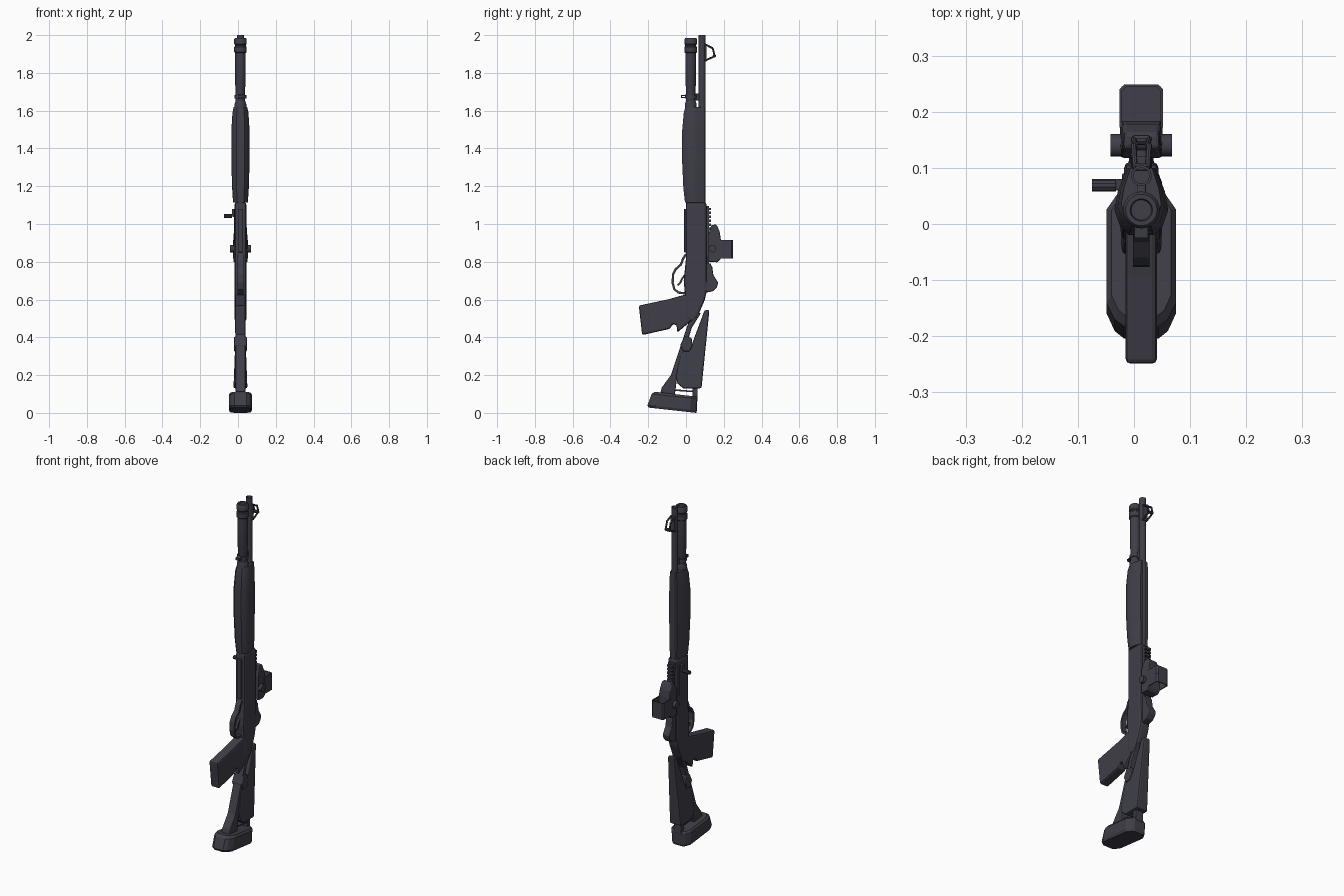
import bpy, bmesh, math
from mathutils import Vector

CX = 0.013  # the weapon's centre plane, offset by the side handle


def material(name, col):
    m = bpy.data.materials.new(name)
    m.diffuse_color = (*col, 1)
    return m


GUNMETAL = material("dark_gunmetal", (0.050, 0.049, 0.066))


def finish(name, bm, bevel=0.0, smooth=False):
    bmesh.ops.recalc_face_normals(bm, faces=bm.faces)
    me = bpy.data.meshes.new(name)
    bm.to_mesh(me)
    bm.free()
    me.materials.append(GUNMETAL)
    ob = bpy.data.objects.new(name, me)
    bpy.context.collection.objects.link(ob)
    if bevel:
        mod = ob.modifiers.new("bevel", 'BEVEL')
        mod.width, mod.segments, mod.limit_method = bevel, 2, 'ANGLE'
        mod.angle_limit = math.radians(40)
    if smooth:
        bpy.ops.object.select_all(action='DESELECT')
        ob.select_set(True)
        bpy.context.view_layer.objects.active = ob
        bpy.ops.object.shade_smooth_by_angle(angle=math.radians(35))
    return ob


def loft(name, rings, bevel=0.0, smooth=False, caps=True, closed=False):
    """Skin between rings of equal point count."""
    bm = bmesh.new()
    vs = [[bm.verts.new(p) for p in r] for r in rings]
    n = len(rings[0])
    pairs = list(zip(vs, vs[1:])) + ([(vs[-1], vs[0])] if closed else [])
    for a, b in pairs:
        for i in range(n):
            j = (i + 1) % n
            bm.faces.new((a[i], a[j], b[j], b[i]))
    if caps and not closed:
        bm.faces.new(vs[0])
        bm.faces.new(vs[-1])
    return finish(name, bm, bevel, smooth)


def prism(name, pts, hw, bevel=0.0, cx=CX):
    """Side outline (y, z) extruded in x; hw may depend on y and z."""
    f = hw if callable(hw) else (lambda y, z: hw)
    return loft(name, [[(cx + s * f(y, z), y, z) for y, z in pts] for s in (-1, 1)], bevel)


def box(name, x0, x1, y0, y1, z0, z1, bevel=0.0):
    return prism(name, [(y0, z0), (y1, z0), (y1, z1), (y0, z1)], (x1 - x0) / 2, bevel, (x0 + x1) / 2)


def lathe(name, y, prof, n=24):
    """Turned part on a vertical axis."""
    rings = [[(CX + r * math.cos(t), y + r * math.sin(t), z)
              for t in (2 * math.pi * i / n for i in range(n))] for r, z in prof]
    return loft(name, rings, smooth=True)


def rod(name, a, b, r, n=16):
    a, b = Vector(a), Vector(b)
    q = (b - a).to_track_quat('Z', 'Y')
    circle = [q @ Vector((r * math.cos(2 * math.pi * i / n), r * math.sin(2 * math.pi * i / n), 0)) for i in range(n)]
    return loft(name, [[p + c for c in circle] for p in (a, b)], smooth=True)


def strap(name, path, hw, th):
    """Flat band following a (y, z) path."""
    rings = []
    for i, p in enumerate(path):
        a, b = path[max(i - 1, 0)], path[min(i + 1, len(path) - 1)]
        t = Vector((b[0] - a[0], b[1] - a[1])).normalized() * th
        rings.append([(CX + s * hw, p[0] - k * t.y, p[1] + k * t.x)
                      for s, k in ((-1, -1), (1, -1), (1, 1), (-1, 1))])
    return loft(name, rings)


# Barrel and magazine tube with hollow muzzle and two end collars
lathe("barrel", 0.086, [(0.0185, 1.08), (0.0185, 2.0), (0.014, 2.0), (0.014, 1.95)])
lathe("magazine_tube", 0.025, [
    (0.025, 1.08), (0.025, 1.725), (0.028, 1.735), (0.028, 1.905), (0.033, 1.91), (0.033, 1.937),
    (0.029, 1.942), (0.029, 1.948), (0.033, 1.953), (0.033, 1.978), (0.028, 1.986), (0.02, 1.986), (0.018, 1.978)])

# Clamp and sling loop under the tube
lathe("tube_clamp", 0.025, [(0.031, 1.665), (0.031, 1.682)])
box("clamp_bridge", CX - 0.008, CX + 0.008, 0.045, 0.075, 1.655, 1.69, 0.002)
strap("sling_loop", [(0.0, 1.668), (-0.024, 1.671), (-0.024, 1.679), (0.0, 1.682)], 0.012, 0.003)
lathe("forend_nut", 0.025, [(0.031, 1.6), (0.031, 1.635), (0.026, 1.65)])

# Faceted forend
SECTION = [(0.022, -0.02), (0.038, -0.004), (0.048, 0.025), (0.042, 0.058), (0.026, 0.1)]
rings = []
for z, s, t in ((1.115, 0.82, 0.88), (1.19, 0.92, 0.95), (1.32, 1, 1), (1.5, 1, 1), (1.59, 0.88, 0.93), (1.62, 0.74, 0.86)):
    half = [(x * s, 0.1 + (y - 0.1) * t) for x, y in SECTION]
    rings.append([(CX + x, y, z) for x, y in half] + [(CX - x, y, z) for x, y in reversed(half)])
loft("forend", rings, smooth=True)

# Receiver
prism("receiver", [(0.0, 1.115), (0.108, 1.115), (0.111, 0.65), (0.1, 0.6), (0.062, 0.51),
                   (0.035, 0.48), (0.0, 0.5), (-0.005, 0.62), (-0.012, 0.7), (0.0, 0.82)], 0.031, 0.012)
box("loading_latch", CX - 0.014, CX + 0.014, -0.01, 0.005, 0.85, 1.08, 0.003)
box("ejection_cover", CX - 0.034, CX - 0.028, 0.045, 0.09, 0.9, 1.08, 0.002)

# Toothed rail on the receiver
teeth, z = [(0.1, 0.78)], 0.78
while z < 1.09:
    teeth += [(0.132, z), (0.132, z + 0.012), (0.121, z + 0.012), (0.121, z + 0.021)]
    z += 0.021
prism("rail", teeth + [(0.1, z)], 0.019)

# Charging handle on the left side
rod("handle_stem", (-0.03, 0.069, 1.042), (CX, 0.069, 1.042), 0.006)
rod("handle_knob", (-0.075, 0.069, 1.042), (-0.032, 0.069, 1.042), 0.011, 10)
box("bolt_lug", -0.033, -0.01, 0.06, 0.08, 1.045, 1.08, 0.002)

# Front sight: two wings, blade and ramp
for s in (-1, 1):
    x = CX + s * 0.014
    for i, (a, b) in enumerate((((0.1, 1.952), (0.142, 1.93)), ((0.142, 1.93), (0.152, 1.888)),
                                ((0.152, 1.888), (0.1, 1.865)))):
        rod(f"front_sight_wing_{s}_{i}", (x - s * 0.003, a[0], a[1]), (x, b[0], b[1]), 0.005, 8)
box("front_sight_base", CX - 0.015, CX + 0.015, 0.095, 0.108, 1.86, 1.955, 0.003)
rod("front_sight_post", (CX - 0.014, 0.15, 1.89), (CX + 0.014, 0.15, 1.89), 0.009, 10)

# Optic: body, battery housing, open hood, pane and side knobs
prism("optic_body", [(0.118, 0.8), (0.118, 0.945), (0.135, 0.995), (0.162, 0.997), (0.178, 0.96),
                     (0.184, 0.92), (0.184, 0.815), (0.168, 0.797)],
      lambda y, z: 0.038 if z < 0.95 else 0.032, 0.006)


def hood_ring(hw, y1, c, z):
    return [(CX + x, y, z) for x, y in ((-hw, 0.172), (-hw, y1 - c), (-hw + c, y1), (hw - c, y1), (hw, y1 - c), (hw, 0.172))]


loft("optic_hood", [hood_ring(0.039, 0.249, 0.009, 0.818), hood_ring(0.039, 0.249, 0.009, 0.915),
                    hood_ring(0.034, 0.244, 0.007, 0.915), hood_ring(0.034, 0.244, 0.007, 0.818)], closed=True)
box("optic_pane", CX - 0.035, CX + 0.035, 0.175, 0.245, 0.862, 0.868)
for s in (-1, 1):
    rod(f"optic_knob_{s}", (CX + s * 0.03, 0.14, 0.87), (CX + s * 0.055, 0.14, 0.87), 0.02)

# Rear sight
prism("rear_sight", [(0.1, 0.8), (0.138, 0.778), (0.145, 0.73), (0.17, 0.69), (0.164, 0.665),
                     (0.145, 0.645), (0.1, 0.635)], 0.022, 0.006)

# Trigger guard and trigger
strap("trigger_guard", [(0.0, 0.84), (-0.016, 0.815), (-0.027, 0.785), (-0.055, 0.76), (-0.068, 0.735), (-0.071, 0.69),
                        (-0.062, 0.655), (-0.04, 0.637), (0.0, 0.632)], 0.015, 0.006)
strap("trigger", [(0.0, 0.735), (-0.018, 0.715), (-0.03, 0.69), (-0.045, 0.675)], 0.007, 0.005)

# Pistol grip
prism("pistol_grip", [(0.02, 0.63), (-0.02, 0.622), (-0.09, 0.602), (-0.25, 0.568), (-0.232, 0.412),
                      (-0.085, 0.445), (-0.07, 0.47), (-0.05, 0.465), (-0.046, 0.425), (0.03, 0.49)], 0.028, 0.009)

# Skeleton stock: strut, bracket, cheek piece and lower link
prism("stock_strut", [(0.065, 0.53), (0.01, 0.47), (-0.08, 0.2), (-0.128, 0.135), (-0.14, 0.09), (-0.06, 0.09),
                      (-0.048, 0.18), (0.004, 0.36), (0.03, 0.45), (0.08, 0.53)], 0.026, 0.006)
prism("stock_bracket", [(-0.008, 0.405), (0.03, 0.398), (0.034, 0.36), (0.02, 0.325), (-0.015, 0.325), (-0.03, 0.36)],
      0.034, 0.006)
prism("cheek_piece", [(0.098, 0.543), (0.124, 0.545), (0.082, 0.13), (-0.015, 0.13), (-0.045, 0.155),
                      (-0.054, 0.19), (-0.03, 0.31), (0.03, 0.36)],
      lambda y, z: 0.037 - 0.016 * max(0, z - 0.13) / 0.41, 0.008)
box("stock_link", CX - 0.025, CX + 0.025, 0.035, 0.062, 0.07, 0.14, 0.004)
prism("stock_link_bar", [(-0.08, 0.118), (0.05, 0.108), (0.05, 0.116), (-0.08, 0.127)], 0.02)

# Butt pad, tilted, narrowing toward the weapon
def pad_ring(scale, y0, y1, za, zb):
    half = [(0.03, 0.0), (0.046, 0.05), (0.06, 0.17), (0.06, 0.86), (0.042, 0.97), (0.03, 1.0)]
    pts = [(x * scale, t) for x, t in half] + [(-x * scale, t) for x, t in reversed(half)]
    return [(CX + x, y0 + (y1 - y0) * t, za + (zb - za) * t) for x, t in pts]


loft("butt_pad", [pad_ring(0.93, -0.198, 0.055, 0.028, 0.0), pad_ring(1.03, -0.204, 0.058, 0.04, 0.014),
                  pad_ring(1.03, -0.182, 0.06, 0.1, 0.075), pad_ring(0.88, -0.165, 0.056, 0.112, 0.086)])
